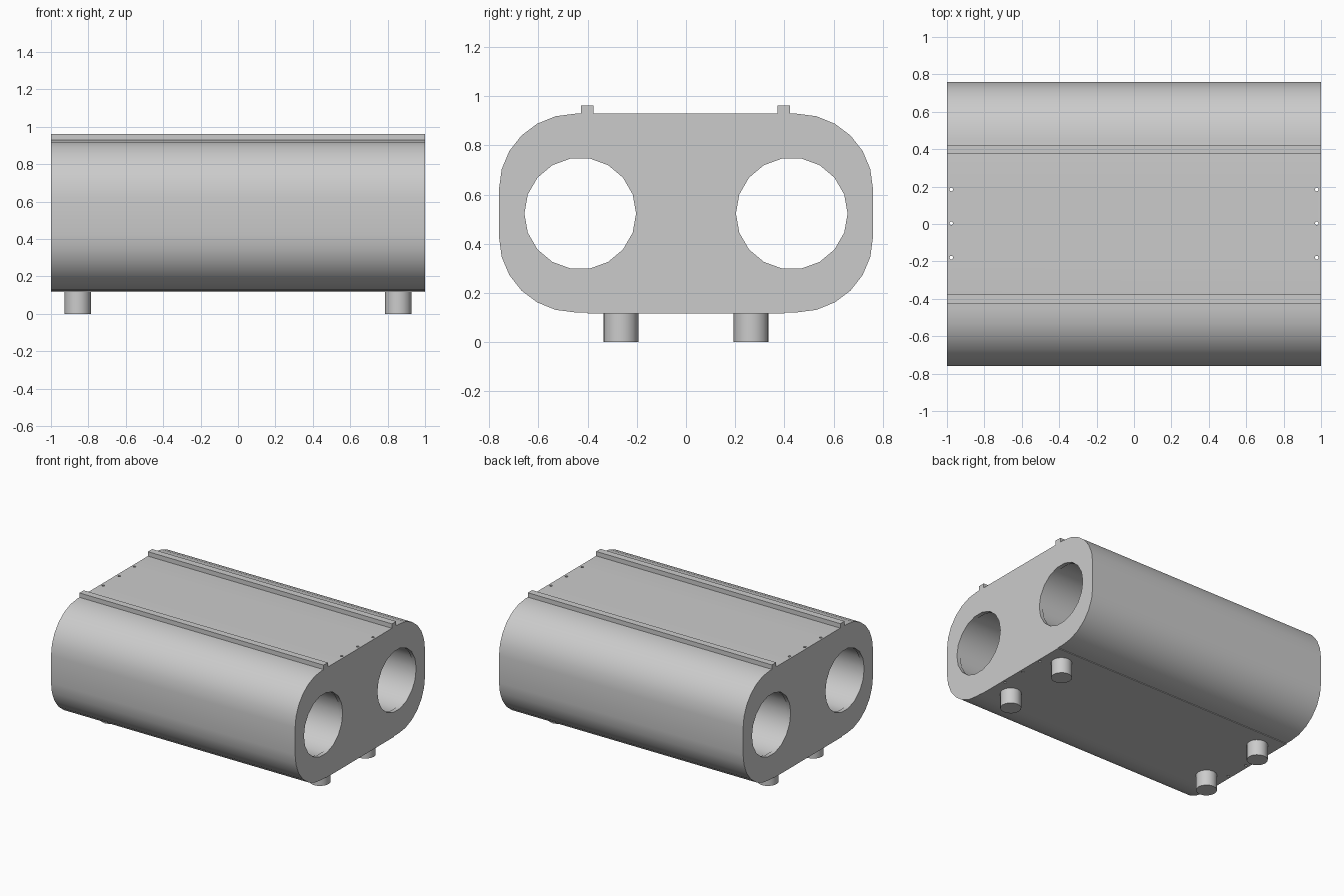
import bpy, bmesh
from math import sin, cos, pi, radians
from mathutils import Matrix

if "Cube" in bpy.data.objects:
    bpy.data.objects.remove(bpy.data.objects["Cube"])

GREY = (0.6, 0.6, 0.6, 1)
mat = bpy.data.materials.new("plain grey")
mat.use_nodes = True
mat.diffuse_color = GREY
mat.node_tree.nodes["Principled BSDF"].inputs["Base Color"].default_value = GREY


def finish(name, bm):
    bmesh.ops.recalc_face_normals(bm, faces=bm.faces)
    mesh = bpy.data.meshes.new(name)
    bm.to_mesh(mesh)
    bm.free()
    mesh.materials.append(mat)
    ob = bpy.data.objects.new(name, mesh)
    bpy.context.collection.objects.link(ob)
    return ob


def smooth(ob):
    bpy.ops.object.select_all(action="DESELECT")
    ob.select_set(True)
    bpy.context.view_layer.objects.active = ob
    bpy.ops.object.shade_smooth_by_angle(angle=radians(30))


def extrude_x(name, profile, half):
    """Prism along x from a (y, z) outline."""
    bm = bmesh.new()
    face = bm.faces.new([bm.verts.new((-half, y, z)) for y, z in profile])
    ext = bmesh.ops.extrude_face_region(bm, geom=[face])
    moved = [v for v in ext["geom"] if isinstance(v, bmesh.types.BMVert)]
    bmesh.ops.translate(bm, vec=(2 * half, 0, 0), verts=moved)
    return finish(name, bm)


def cylinder_z(name, x, y, z0, z1, r, sides):
    bm = bmesh.new()
    bmesh.ops.create_cone(bm, cap_ends=True, segments=sides, radius1=r, radius2=r,
                          depth=z1 - z0, matrix=Matrix.Translation((x, y, (z0 + z1) / 2)))
    return finish(name, bm)


def circle(y, z, r, sides):
    return [(y + r * cos(2 * pi * i / sides), z + r * sin(2 * pi * i / sides))
            for i in range(sides)]


# Rounded body outline with a slightly proud bottom panel
right_half = [(0.4, 0.116), (0.4, 0.121)]
for start, cz in ((-90, 0.425), (0, 0.625)):
    for i in range(7):
        a = radians(start + 15 * i)
        right_half.append((0.45 + 0.31 * cos(a), cz + 0.304 * sin(a)))
outline = right_half + [(-y, z) for y, z in reversed(right_half)]
body = extrude_x("body", outline, 1)

# Bores with a thin lip at each end, and screw holes along both ends
cutters = []
for y in (-0.43, 0.43):
    cutters.append(extrude_x("bore_cutter", circle(y, 0.523, 0.227, 18), 1.1))
    cutters.append(extrude_x("inner_bore_cutter", circle(y, 0.523, 0.233, 18), 0.97))
for x in (-0.977, 0.977):
    for y in (-0.18, 0.004, 0.185):
        cutters.append(cylinder_z("screw_hole_cutter", x, y, 0, 1.1, 0.01, 8))

for cutter in cutters:
    cutter.hide_render = True
    mod = body.modifiers.new("cut", "BOOLEAN")
    mod.operation = "DIFFERENCE"
    mod.solver = "EXACT"
    mod.object = cutter
bpy.context.view_layer.update()
graph = bpy.context.evaluated_depsgraph_get()
cut_mesh = bpy.data.meshes.new_from_object(body.evaluated_get(graph))
body.modifiers.clear()
body.data = cut_mesh
for cutter in cutters:
    bpy.data.objects.remove(cutter)
smooth(body)

# Top rails
for side, y in (("front", -0.402), ("back", 0.398)):
    extrude_x(side + "_rail", [(y - 0.025, 0.92), (y + 0.025, 0.92),
                               (y + 0.025, 0.962), (y - 0.025, 0.962)], 1)

# Feet
for side, y in (("front", -0.265), ("back", 0.265)):
    for end, x in (("right", -0.857), ("left", 0.857)):
        smooth(cylinder_z(f"{side}_{end}_foot", x, y, 0, 0.13, 0.071, 16))
